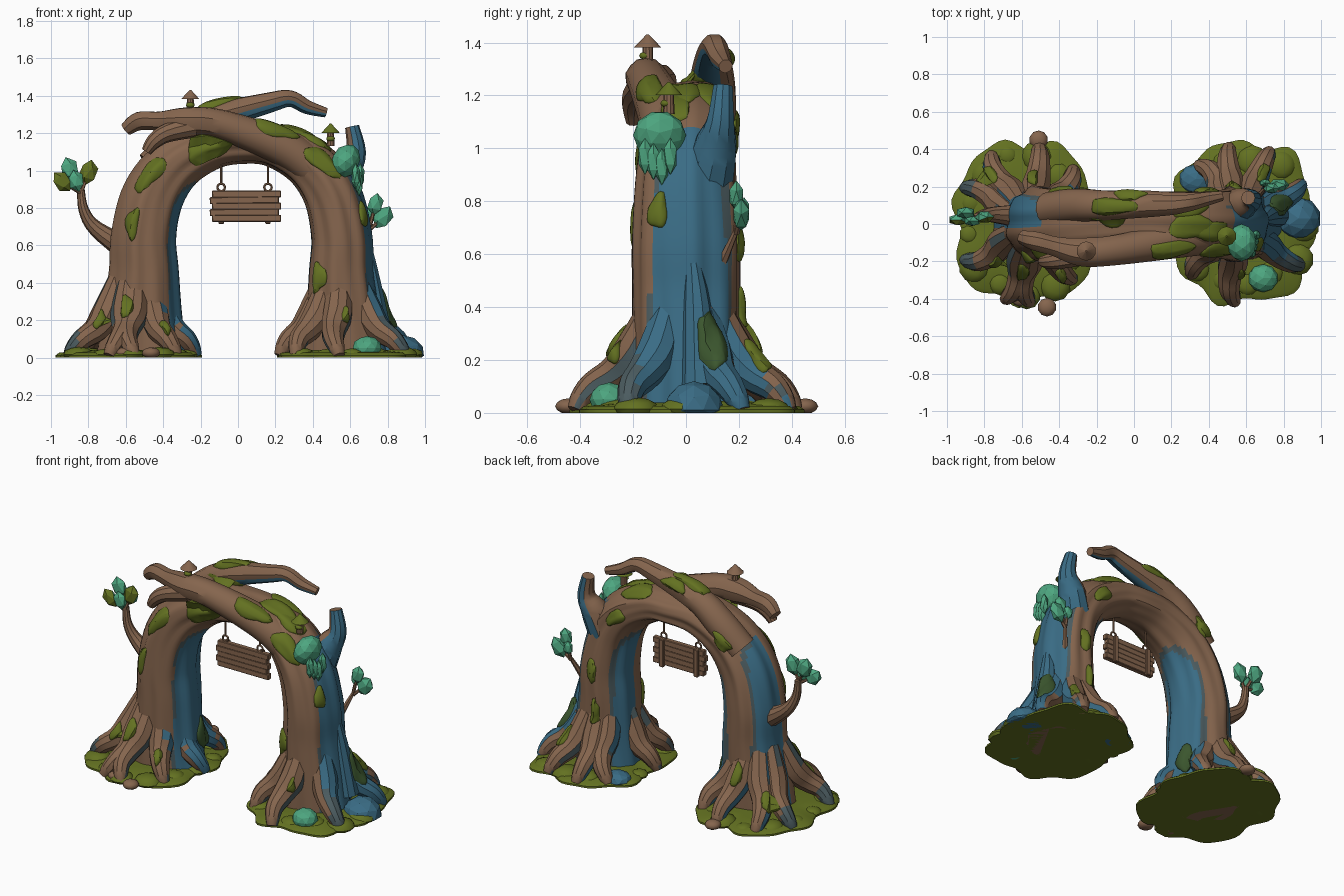
import bpy, bmesh, math, random
from mathutils import Vector, Matrix
from mathutils.bvhtree import BVHTree

if "Cube" in bpy.data.objects:
    bpy.data.objects.remove(bpy.data.objects["Cube"])

random.seed(4)

def material(name, *rgb):
    m = bpy.data.materials.new(name)
    m.diffuse_color = (*rgb, 1)
    m.use_nodes = True
    m.node_tree.nodes["Principled BSDF"].inputs["Base Color"].default_value = m.diffuse_color
    return m

BARK = material("brown bark", .235, .13, .075)
BLUE = material("blue bark", .042, .15, .235)
MID = material("grey blue bark", .07, .105, .115)
MOSS = material("moss green", .125, .165, .015)
LEAF = material("teal leaf", .075, .38, .215)
DARK = material("dark moss", .045, .095, .028)
wood_objects = []

def finish(name, bm, mats, angle=35):
    bmesh.ops.recalc_face_normals(bm, faces=bm.faces)
    me = bpy.data.meshes.new(name)
    bm.to_mesh(me)
    bm.free()
    for m in mats:
        me.materials.append(m)
    if angle:
        me.shade_smooth()
        me.set_sharp_from_angle(angle=math.radians(angle))
    ob = bpy.data.objects.new(name, me)
    bpy.context.collection.objects.link(ob)
    return ob

def spline(pts, n):
    """Catmull-Rom through points of any dimension."""
    out, P = [], [pts[0]] + pts + [pts[-1]]
    for i in range(1, len(P) - 2):
        for k in range(n):
            t = k / n
            out.append([0.5 * (2*b + (c - a)*t + (2*a - 5*b + 4*c - d)*t*t + (3*b - a - 3*c + d)*t**3)
                        for a, b, c, d in zip(P[i-1], P[i], P[i+1], P[i+2])])
    return out + [list(pts[-1])]

def tube(name, pts, sides=10, n=4, ridge=0.0, rule=None):
    """Tapered limb; points are x, y, z, radius (and radius in depth)."""
    rings = spline([tuple(p) if len(p) == 5 else (*p, p[3]) for p in pts], n)
    C = [Vector(r[:3]) for r in rings]
    ref = (C[-1] - C[0]).cross(Vector((0, 0, 1)))
    ref = ref.normalized() if ref.length > 0.02 else Vector((0, 1, 0))
    bm, rows = bmesh.new(), []
    for i, r in enumerate(rings):
        T = (C[min(i + 1, len(C) - 1)] - C[max(i - 1, 0)]).normalized()
        B = (ref - T * ref.dot(T)).normalized()
        N = T.cross(B)
        rows.append([])
        for k in range(sides):
            a = math.tau * k / sides
            g = 1 + ridge * (math.sin(7*a + i*0.06) + 0.6*math.sin(12*a - i*0.1))
            v = C[i] + N * (r[3] * g * math.cos(a)) + B * (r[4] * g * math.sin(a))
            v.z = max(v.z, 0)
            rows[-1].append(bm.verts.new(v))
    for i in range(len(rows) - 1):
        for k in range(sides):
            j = (k + 1) % sides
            f = bm.faces.new((rows[i][k], rows[i][j], rows[i+1][j], rows[i+1][k]))
            if rule:
                c = f.calc_center_median()
                f.material_index = rule((c - (C[i] + C[i+1]) / 2).normalized(), c)
    bm.faces.new(rows[0])
    bm.faces.new(rows[-1])
    ob = finish(name, bm, [BARK, BLUE, MID])
    wood_objects.append(ob)
    return ob

def blob(name, loc, size, mats, rot=None, sub=2, angle=35):
    """Ellipsoid; a second material goes on its front faces."""
    bm = bmesh.new()
    M = Matrix.Translation(loc) @ (rot or Matrix()) @ Matrix.Diagonal((*size, 1))
    bmesh.ops.create_icosphere(bm, subdivisions=sub, radius=1, matrix=M)
    for v in bm.verts:
        v.co.z = max(v.co.z, 0)
    for f in bm.faces:
        f.material_index = int(len(mats) > 1 and f.calc_center_median().y < loc[1])
    return finish(name, bm, mats, angle)

# colour rules: bark facing along x is blue below the crown
def arch_rule(d, c):
    if c.z > 1.08 or d.y < (-.72 if c.x * d.x > 0 > -c.x or d.x > 0 else -.1):
        return 0
    s = abs(d.x) + .1 * d.y - (.1 if d.x < 0 < c.x else 0) - max(0, c.z - .95)
    return 1 if s > .66 else 2 if s > .54 else 0

def root_rule(d, c):
    if c.x > .68 and abs(c.y) < .3 and d.x > 0:
        return 2 if c.y < -.18 else 1
    if -.45 < c.x < 0 and abs(c.y) < .2 and d.x > .3:
        return 1
    if c.x < -.85 and c.z < .14:
        return 2
    return 1 if abs(d.x) > .93 and c.y > 0 else 2 if abs(d.x) > .9 else 0

# main arch: one half profile, mirrored about x = 0.025, in one ridged limb
half = [(.56, 0, 0, .23, .2), (.56, 0, .2, .2, .2), (.55, 0, .45, .172, .2), (.55, 0, .65, .16, .2),
        (.5, 0, .87, .152, .185), (.38, .01, 1.035, .135, .17), (.195, .02, 1.13, .112, .155)]
left = [(.045 - p[0], p[1], p[2], p[3] + .012, p[4]) for p in half]
tube("trunk_arch", left + [(.03, .03, 1.145, .105, .15)] + half[::-1], 56, 6, .035, arch_rule)

# crown branches
tube("front_branch", [(.42, -.06, 1, .1), (.25, -.08, 1.12, .1), (-.1, -.14, 1.25, .08), (-.28, -.15, 1.265, .075),
                      (-.42, -.12, 1.265, .052), (-.53, -.09, 1.265, .05), (-.6, -.07, 1.22, .036)], 14, 5, .03)
tube("front_branch_fork", [(-.24, -.16, 1.235, .06), (-.38, -.19, 1.2, .05), (-.45, -.2, 1.155, .042), (-.49, -.2, 1.1, .028)])
tube("back_branch", [(-.46, .08, 1.02, .09), (-.32, .1, 1.16, .09), (-.16, .1, 1.27, .08), (.17, .1, 1.365, .055),
                     (.28, .11, 1.385, .045), (.37, .13, 1.34, .038), (.47, .15, 1.31, .026)], 14, 5, .03,
     lambda d, c: int(d.z < -.3 and c.x > -.15 and d.y < .3))
tube("right_stump", [(.53, .08, .86, .1), (.58, .11, 1, .085), (.63, .13, 1.1, .055), (.61, .14, 1.235, .038)],
     rule=lambda d, c: int(d.x > -.1))
tube("right_side_stem", [(.76, .05, .1, .07), (.71, .04, .4, .055), (.69, .02, .62, .02)], rule=lambda d, c: 1)
tube("left_side_branch", [(-.58, .04, .57, .07), (-.76, .05, .69, .042), (-.825, .04, .79, .028), (-.84, .04, .9, .02)])

# each side: arched roots fanned out over a lobed mossy pad with low mounds
for side, s, ph in (("left", -1, .4), ("right", 1, 1.9)):
    cx, px, rx, ry = s * .545, s * .585, .385, .445
    for i, deg in enumerate((0, 45, 82, 115, 150, -45, -82, -150, -110)[:9 if s < 0 else 8]):
        a = math.radians(deg + random.uniform(-5, 5))
        dx, dy = px - cx - s * .36 * math.cos(a), .42 * math.sin(a)
        w = random.uniform(-.12, .12)
        tube(f"{side}_root_{i + 1}", [
            (cx + dx*f - dy*w*b, dy*f + dx*w*b, z, r) for f, z, r, b in
            ((.25, .42, .06, 0), (.45, .24, .08, .3), (.64, .15, .068, 1), (.84, .1, .056, 1),
             (.95, .05, .044, .4), (1, .01, .032, 0))], 10, 3, 0, root_rule)
    bm, rows, S = bmesh.new(), [], 72
    for g, z in ((1, 0), (1, .012), (.95, .026), (.6, .04)):
        rows.append([])
        for k in range(S):
            a = math.tau * k / S
            h = g * (1 + .05*math.sin(7*a + ph) + .03*math.sin(11*a + 2*ph) - .05*math.cos(4*a))
            rows[-1].append(bm.verts.new((px + rx*h*math.cos(a), .008 + ry*h*math.sin(a), z)))
    for p, q in zip(rows, rows[1:]):
        for k in range(S):
            bm.faces.new((p[k], p[(k+1) % S], q[(k+1) % S], q[k]))
    bm.faces.new(rows[0])
    bm.faces.new(rows[-1])
    finish(f"{side}_ground_moss", bm, [MOSS])
    for i in range(13):
        a = math.tau * i / 13 + ph
        g, r = random.uniform(.68, .88), random.uniform(.05, .09)
        blob(f"{side}_mound_{i + 1}", (px + rx*g*math.cos(a), ry*g*math.sin(a), .015), (r, r, r * .5), [MOSS])

# rocks and stones
blob("blue_rock", (.88, .03, .01), (.12, .115, .11), [BLUE], angle=0)
blob("teal_rock", (.69, -.29, .05), (.08, .075, .065), [LEAF], angle=0)
blob("inner_rock", (.33, .24, .02), (.09, .08, .05), [BLUE], angle=0)
for x, y in ((-.465, -.445), (-.51, .45), (-.61, -.39)):
    blob("stone", (x, y, .025), (.05, .05, .03), [BARK])

# moss patches moulded onto the nearest bark, stretched along the limb
verts, polys = [], []
for ob in wood_objects:
    o = len(verts)
    verts += [v.co.copy() for v in ob.data.vertices]
    polys += [[o + v for v in p.vertices] for p in ob.data.polygons]
bark = BVHTree.FromPolygons(verts, polys)

def moss(x, y, z, length, mat=MOSS):
    loc, n, _, _ = bark.find_nearest(Vector((x, y, z)))
    t = Vector((z - .5, 0, -x)) if z > .85 else Vector((.1, 0, 1))
    t = (t - n * t.dot(n)).normalized()
    b, ph = n.cross(t), random.uniform(0, 6)
    bm = bmesh.new()
    bmesh.ops.create_icosphere(bm, subdivisions=3, radius=1)
    for v in bm.verts:
        u = v.co.copy()
        g = length * (1 + .14 * math.sin(3 * math.atan2(u.y, u.x) + ph))
        q, m, _, _ = bark.find_nearest(loc + t * u.x * g + b * u.y * g * .6 + n * .02)
        v.co = q + n * (u.z * .022)
    finish("moss_patch", bm, [mat])

for p in ((-.62, -.25, .73, .09), (-.47, -.25, 1.0, .12), (-.14, -.22, 1.07, .12), (.22, -.15, 1.28, .13),
          (.33, -.02, 1.26, .13), (.3, .12, 1.26, .12), (.49, -.22, 1.1, .12), (.44, -.05, 1.22, .11)):
    moss(*p)
for p in ((.7, -.12, .77, .07), (.38, -.2, .43, .08), (-.6, -.3, .3, .07), (-.74, -.2, .2, .06), (-.38, -.3, .18, .06),
          (.58, -.3, .25, .05), (-.13, .1, 1.4, .13), (-.02, .16, 1.35, .09), (-.12, .05, 1.25, .11)):
    moss(*p)
for x, z in ((-.4, 1.08), (.4, 1.05), (.55, .65), (.5, .4), (-.55, .3), (-.8, .2), (.7, .22)):
    moss(x, .28, z, .075)
moss(.8, .11, .28, .12, DARK)
moss(-.28, .1, .2, .1, DARK)

# leaf sprigs: twigs fanned from a base, each with a faceted leaf, some with a mossy front
def sprig(base, leaves):
    for dx, dz, s, mossy in leaves:
        tip = base + Vector((dx, random.uniform(-.02, .03), dz))
        tube("twig", [(*base, .012), (*tip, .007)], 6, 2)
        blob("leaf", tip, (s * .75, s * .5, s), [LEAF, MOSS] if mossy else [LEAF],
             Matrix.Rotation(math.atan2(dx, dz) * .7, 4, 'Y'), 1, 0)

sprig(Vector((-.84, .03, .88)), ((-.1, .06, .065, 1), (-.06, .125, .07, 0), (-.025, .065, .06, 0), (.04, .11, .07, 1)))
sprig(Vector((.7, .19, .68)), ((.075, .07, .07, 0), (.035, .14, .06, 0), (0, .09, .045, 0)))
tube("right_twig", [(.64, .12, .53, .022), (.7, .19, .69, .011)], 6, 3)

# hanging teal foliage on the right shoulder
blob("foliage_pad", (.575, -.1, 1.05), (.075, .1, .095), [LEAF], Matrix.Rotation(.45, 4, 'Y'), angle=0)
for i in range(4):
    blob("foliage_strand", (.63 + .008 * i, -.155 + .032 * i, .97 - .02 * (i % 3)), (.025, .028, .07), [LEAF], sub=1, angle=0)

# little roofed mushrooms standing on the branches
def cone(name, loc, r1, r2, h, mat):
    bm = bmesh.new()
    bmesh.ops.create_cone(bm, cap_ends=True, segments=10, radius1=r1, radius2=r2, depth=h, matrix=Matrix.Translation(loc))
    finish(name, bm, [mat])

for x, y, z, m in ((-.255, -.145, 1.32, BARK), (.495, -.065, 1.14, MOSS)):
    cone("mushroom_stem", (x, y, z + .03), .022, .019, .08, BARK)
    blob("mushroom_moss", (x, y - .012, z + .03), (.024, .02, .015), [MOSS])
    cone("mushroom_cap", (x, y, z + .086), .052, .004, .05, m)

# hanging plank sign with slats, rings and ropes
def box(name, loc, size, tilt=0):
    bm = bmesh.new()
    M = Matrix.Translation(loc) @ Matrix.Rotation(tilt, 4, 'Y') @ Matrix.Diagonal((*size, 1))
    bmesh.ops.create_cube(bm, size=1, matrix=M)
    bmesh.ops.bevel(bm, geom=bm.edges[:], offset=.004, segments=1, affect='EDGES')
    finish(name, bm, [BARK])

for i in range(5):
    box(f"sign_plank_{i + 1}", (.04 + (-1)**i * .006, 0, .744 + i*.0325), (.37, .034, .037), random.uniform(-.015, .015))
for x in (-.09, .16):
    box("sign_slat", (x, .02, .805), (.03, .024, .18))
    tube("sign_rope", [(x, 0, .93, .006), (x, 0, 1.06, .006)], 6, 1)
    tube("sign_ring", [(x + .02*math.sin(i * math.tau / 8), 0, .91 + .02*math.cos(i * math.tau / 8), .006)
                       for i in range(9)], 6, 2)
